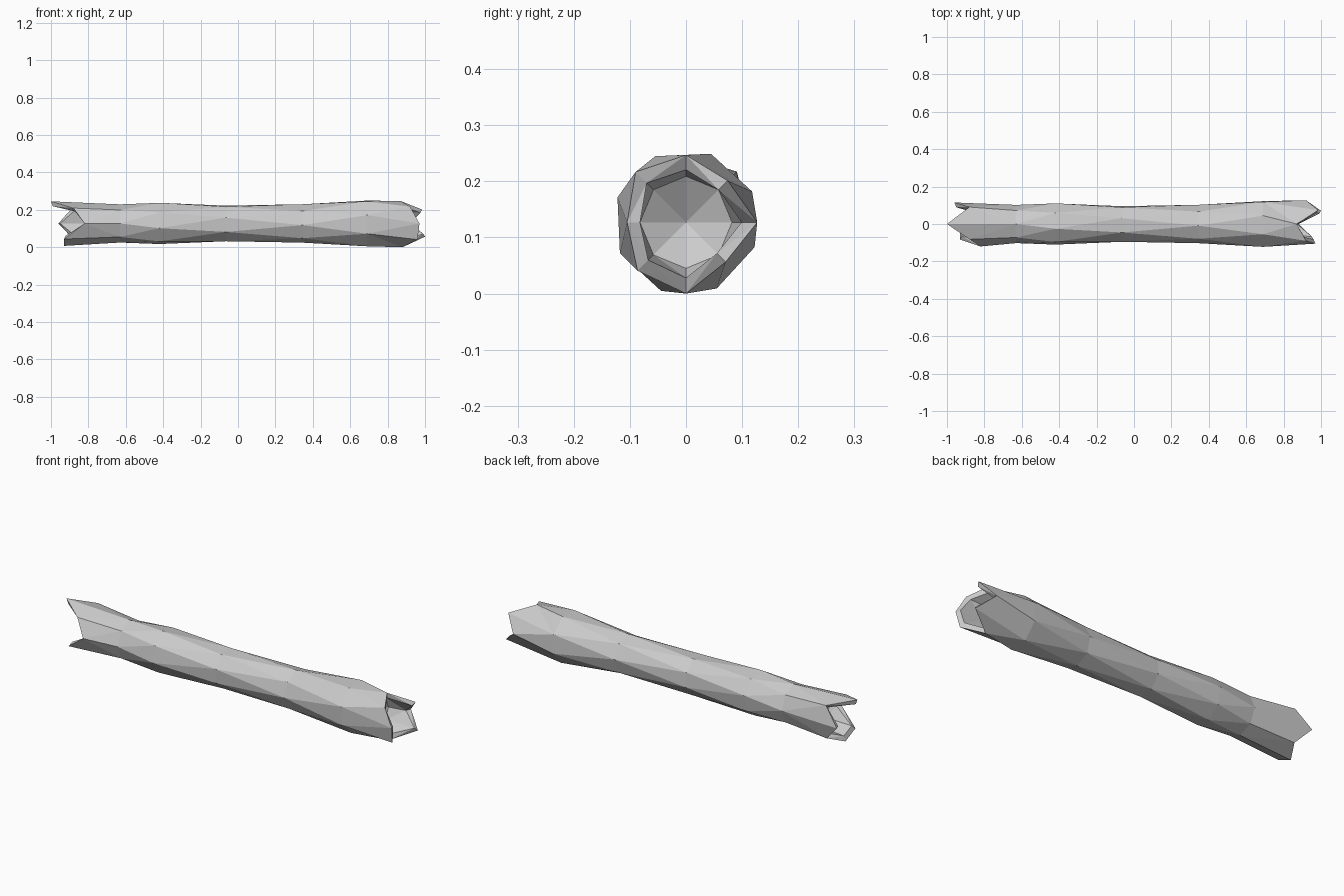
import bpy, bmesh, math

if "Cube" in bpy.data.objects:
    bpy.data.objects.remove(bpy.data.objects["Cube"])

SIDES, MID = 8, 0.127
grey = bpy.data.materials.new("pale grey wood")
grey.diffuse_color = (0.6, 0.6, 0.6, 1)
grey.use_nodes = True
grey.node_tree.nodes["Principled BSDF"].inputs["Base Color"].default_value = grey.diffuse_color

bm = bmesh.new()


def ring(xs, radii, twist=0):
    """Loop of vertices around the x axis, starting at -y and turning up."""
    out = []
    for j in range(SIDES):
        a = math.radians(45 * j + twist)
        out.append(bm.verts.new((xs[j], -radii[j] * math.cos(a), MID + radii[j] * math.sin(a))))
    return out


def bridge(a, b):
    """Join two loops with triangles, using the shorter diagonal."""
    for j in range(SIDES):
        k = (j + 1) % SIDES
        if (a[j].co - b[k].co).length < (a[k].co - b[j].co).length:
            bm.faces.new((a[j], a[k], b[k]))
            bm.faces.new((a[j], b[k], b[j]))
        else:
            bm.faces.new((a[j], a[k], b[j]))
            bm.faces.new((a[k], b[k], b[j]))


# jagged splintered rims: position along the log and radius of each corner
left_x = (-0.82, -0.88, -1.0, -0.88, -0.96, -0.88, -0.93, -0.93)
left_r = (0.12, 0.116, 0.118, 0.128, 0.115, 0.12, 0.12, 0.118)
right_x = (0.97, 0.92, 0.87, 0.985, 0.92, 1.0, 0.88, 0.96)
right_r = (0.105, 0.127, 0.12, 0.105, 0.127, 0.1, 0.127, 0.122)

# outer bark: position, radius, twist in degrees
body = ((-0.63, 0.102, 0), (-0.42, 0.113, -13), (-0.065, 0.1, 18),
        (0.345, 0.103, -5), (0.69, 0.13, 20))
left_rim, right_rim = ring(left_x, left_r), ring(right_x, right_r)
loops = [left_rim] + [ring([x] * SIDES, [r] * SIDES, t) for x, r, t in body] + [right_rim]
for a, b in zip(loops, loops[1:]):
    bridge(a, b)

# hollow ends: rim thickness, inner wall, and sunken conical floor
for rim, xs, rs, floor_x, tip_x in ((left_rim, left_x, left_r, -0.78, -0.74),
                                    (right_rim, right_x, right_r, 0.82, 0.77)):
    inner = ring([x * 0.99 for x in xs], [r * 0.78 for r in rs])
    floor = ring([floor_x] * SIDES, [0.082] * SIDES)
    bridge(rim, inner)
    bridge(inner, floor)
    tip = bm.verts.new((tip_x, 0, MID))
    for j in range(SIDES):
        bm.faces.new((floor[j], floor[(j + 1) % SIDES], tip))

bmesh.ops.recalc_face_normals(bm, faces=bm.faces)
mesh = bpy.data.meshes.new("hollow_log")
bm.to_mesh(mesh)
bm.free()
mesh.materials.append(grey)
log = bpy.data.objects.new("hollow_log", mesh)
bpy.context.collection.objects.link(log)
